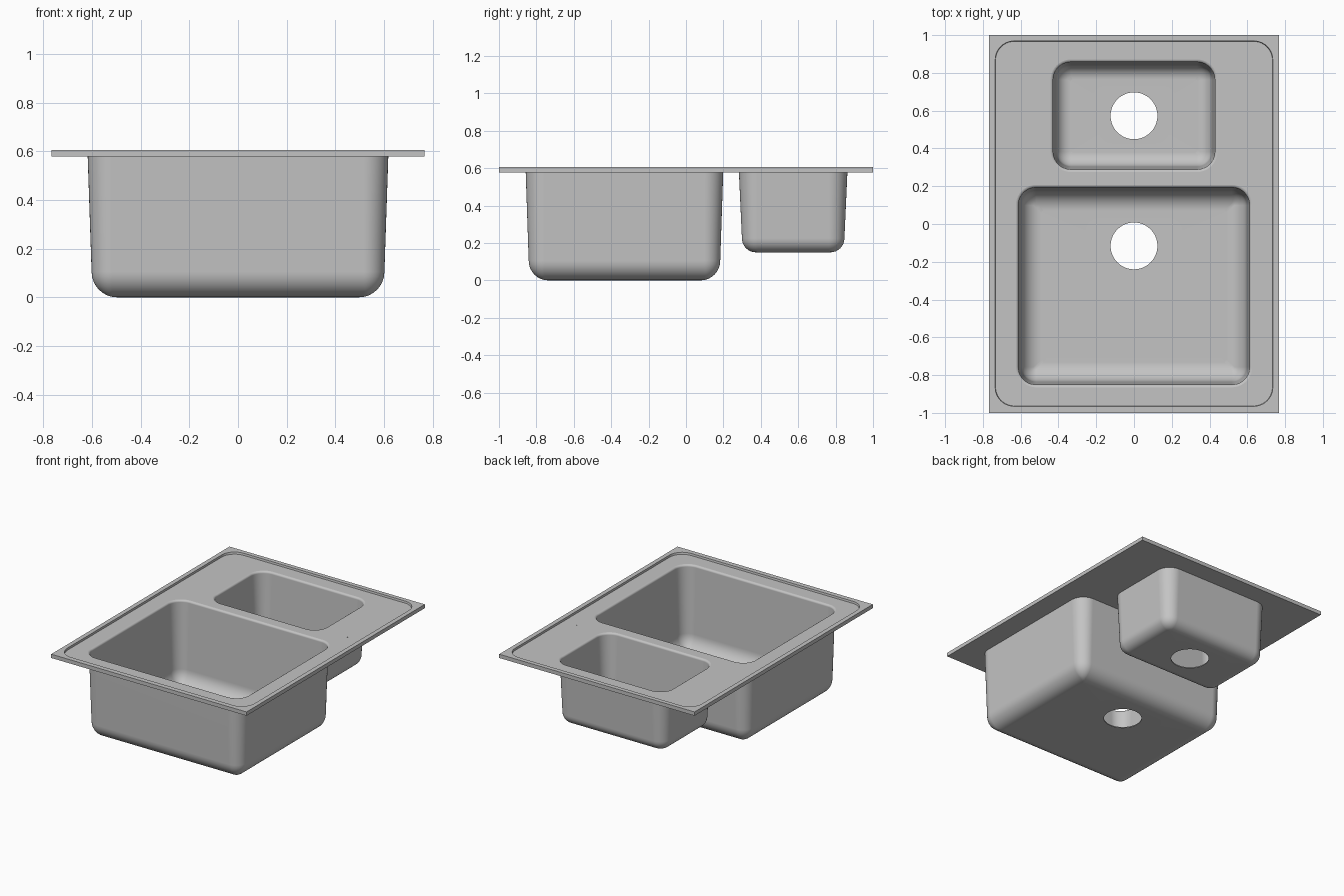
import bpy, bmesh
from math import sin, cos, pi

if "Cube" in bpy.data.objects:
    bpy.data.objects.remove(bpy.data.objects["Cube"], do_unlink=True)

STEEL = (0.55, 0.55, 0.55, 1)
steel = bpy.data.materials.new("brushed steel grey")
steel.use_nodes = True
steel.diffuse_color = STEEL
steel.node_tree.nodes["Principled BSDF"].inputs["Base Color"].default_value = STEEL

TOP, DECK, UNDER = 0.605, 0.591, 0.578   # rim top, recessed deck, underside
WALL, LIP = 0.006, 0.008                 # sheet thickness, rolled edge width
DRAIN = 0.124

# Basins: name, half width, half depth, centre y, floor z, floor fillet, drain y
BASINS = [
    ("large_basin", 0.618, 0.528, -0.329, 0.0, 0.105, -0.116),
    ("small_basin", 0.434, 0.290, 0.573, 0.15, 0.075, 0.573),
]
CORNER = 0.1


def loop(bm, points):
    """Closed loop of vertices and its edges."""
    verts = [bm.verts.new(p) for p in points]
    edges = [bm.edges.new((v, verts[i - 1])) for i, v in enumerate(verts)]
    return verts, edges


def rounded(bm, hx, hy, cy, z, r, steps=10):
    """Rounded rectangle loop."""
    pts = []
    for q, (sx, sy) in enumerate([(1, 1), (-1, 1), (-1, -1), (1, -1)]):
        for i in range(steps + 1):
            a = (q + i / steps) * pi / 2
            pts.append((sx * (hx - r) + r * cos(a),
                        cy + sy * (hy - r) + r * sin(a), z))
    return loop(bm, pts)


def circle(bm, cy, z, r, n=48):
    return loop(bm, [(r * cos(2 * pi * i / n), cy + r * sin(2 * pi * i / n), z)
                     for i in range(n)])


def bridge(bm, a, b):
    """Quads between two loops with equal counts."""
    a, b = a[0], b[0]
    for i in range(len(a)):
        bm.faces.new((a[i - 1], a[i], b[i], b[i - 1]))


def fill(bm, *loops):
    """Flat fill, inner loops become holes."""
    bmesh.ops.triangle_fill(bm, use_beauty=True, normal=(0, 0, 1),
                            edges=[e for l in loops for e in l[1]])


def finish(bm, name):
    bmesh.ops.recalc_face_normals(bm, faces=bm.faces)
    mesh = bpy.data.meshes.new(name)
    bm.to_mesh(mesh)
    bm.free()
    obj = bpy.data.objects.new(name, mesh)
    bpy.context.collection.objects.link(obj)
    mesh.materials.append(steel)
    bpy.ops.object.select_all(action="DESELECT")
    obj.select_set(True)
    bpy.context.view_layer.objects.active = obj
    bpy.ops.object.shade_smooth_by_angle(angle=pi / 6)
    wn = obj.modifiers.new("even shading", "WEIGHTED_NORMAL")
    wn.keep_sharp = True
    return obj


# Deck plate with raised border, recessed field and two openings
bm = bmesh.new()
HX, HY = 0.767, 1.0
square = [(HX, HY), (-HX, HY), (-HX, -HY), (HX, -HY)]
top_edge = loop(bm, [(x, y, TOP) for x, y in square])
low_edge = loop(bm, [(x, y, UNDER) for x, y in square])
border = rounded(bm, 0.735, 0.967, 0.002, TOP, CORNER)
field = rounded(bm, 0.733, 0.965, 0.002, DECK, CORNER)
upper, lower = [], []
for _, hx, hy, cy, *_ in BASINS:
    upper.append(rounded(bm, hx + LIP, hy + LIP, cy, DECK, CORNER + LIP))
    lower.append(rounded(bm, hx, hy, cy, UNDER, CORNER))
bridge(bm, top_edge, low_edge)
bridge(bm, border, field)
fill(bm, top_edge, border)
fill(bm, field, *upper)
fill(bm, low_edge, *lower)
finish(bm, "deck_plate")

# Basins: thin double-walled bowls with tapered sides and a drain opening
for name, hx, hy, cy, floor, fillet, drain_y in BASINS:
    bm = bmesh.new()

    def ring(inset, z):
        return rounded(bm, hx - inset, hy - inset, cy, z,
                       max(CORNER - inset, 0.012))

    taper = 0.016
    arc = [(taper + fillet * (1 - cos(i * pi / 16)),
            floor + fillet * (1 - sin(i * pi / 16))) for i in range(9)]
    roll = LIP + WALL
    lip = [(-LIP + roll * sin(i * pi / 8), DECK - roll * (1 - cos(i * pi / 8)))
           for i in range(5)]
    inner = lip + [(d + WALL, z + WALL) for d, z in arc]
    outer = [(0, UNDER)] + arc

    drains = []
    for profile, z in ((inner, floor + WALL), (outer, floor)):
        rings = [ring(*p) for p in profile]
        for a, b in zip(rings, rings[1:]):
            bridge(bm, a, b)
        drains.append(circle(bm, drain_y, z, DRAIN))
        fill(bm, rings[-1], drains[-1])
    bridge(bm, *drains)
    finish(bm, name)

# Tiny tap-hole punch marks along the left of the deck
bm = bmesh.new()
for y in (0.14, 0.26, 0.33, 0.4, 0.53, 0.8):
    marks = [loop(bm, [(0.63 + 0.003 * cos(i * pi / 4), y + 0.003 * sin(i * pi / 4), z)
                       for i in range(8)]) for z in (DECK, DECK + 0.001)]
    bridge(bm, *marks)
    bm.faces.new(marks[1][0])
finish(bm, "punch_marks")
